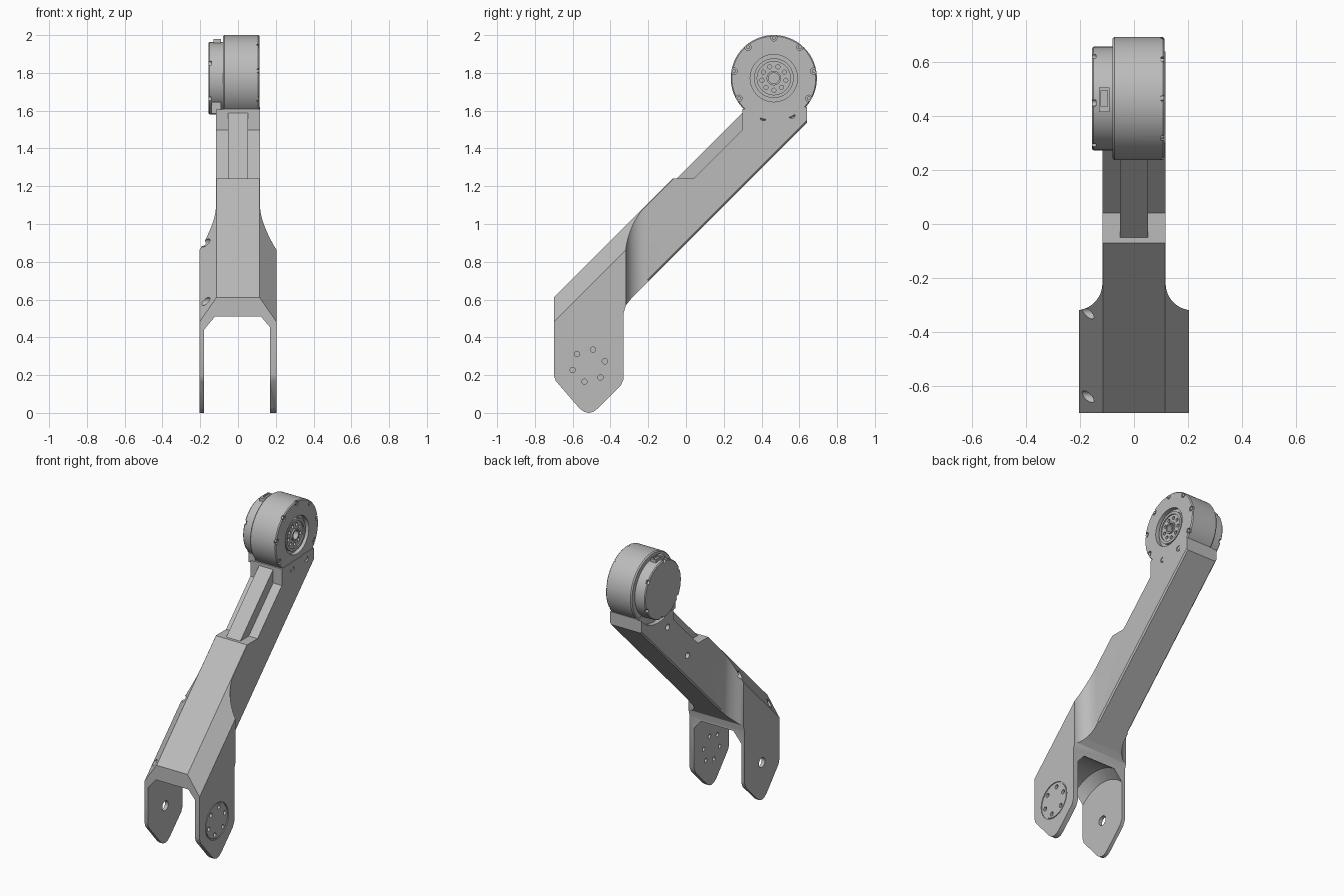
import bpy, bmesh, math
from mathutils import Vector

old = bpy.data.objects.get("Cube")
if old:
    bpy.data.objects.remove(old, do_unlink=True)

metal = bpy.data.materials.new("plain grey")
metal.use_nodes = True
GREY = (0.5, 0.5, 0.5, 1)
metal.diffuse_color = GREY
metal.node_tree.nodes["Principled BSDF"].inputs["Base Color"].default_value = GREY

JOINT = (-0.515, 0.25)   # fork axis (y, z)
HEAD = (0.465, 1.772)    # motor axis (y, z)


def finish(name, bm):
    bmesh.ops.recalc_face_normals(bm, faces=bm.faces)
    mesh = bpy.data.meshes.new(name)
    bm.to_mesh(mesh)
    bm.free()
    mesh.materials.append(metal)
    obj = bpy.data.objects.new(name, mesh)
    bpy.context.collection.objects.link(obj)
    return obj


def prism(name, points, direction):
    """Extrude a flat outline of 3D points."""
    bm = bmesh.new()
    face = bm.faces.new([bm.verts.new(p) for p in points])
    new = bmesh.ops.extrude_face_region(bm, geom=[face])["geom"]
    bmesh.ops.translate(bm, vec=Vector(direction),
                        verts=[v for v in new if isinstance(v, bmesh.types.BMVert)])
    return finish(name, bm)


def side_prism(name, outline, x0, x1):
    return prism(name, [(x0, y, z) for y, z in outline], (x1 - x0, 0, 0))


def diagonal_prism(name, section, s0, s1):
    """Section of (x, z - y) pairs swept along the arm."""
    return prism(name, [(x, s0 - d / 2, s0 + d / 2) for x, d in section],
                 (0, s1 - s0, s1 - s0))


def lathe(name, profile, centre, steps=96):
    """Turn (radius, x) pairs about an axis parallel to x."""
    bm = bmesh.new()
    verts = [bm.verts.new((x, centre[0], centre[1] + r)) for r, x in profile]
    edges = [bm.edges.new(pair) for pair in zip(verts, verts[1:])]
    bmesh.ops.spin(bm, geom=verts + edges, cent=(0, *centre), axis=(1, 0, 0),
                   angle=math.tau, steps=steps)
    bmesh.ops.remove_doubles(bm, verts=bm.verts, dist=1e-5)
    return finish(name, bm)


def pins(name, spots):
    """Several cylinders along x: (y, z, radius, x0, x1)."""
    bm = bmesh.new()
    for y, z, r, x0, x1 in spots:
        ring = [bm.verts.new((x0, y + r * math.cos(a * math.tau / 24),
                              z + r * math.sin(a * math.tau / 24))) for a in range(24)]
        face = bm.faces.new(ring)
        new = bmesh.ops.extrude_face_region(bm, geom=[face])["geom"]
        bmesh.ops.translate(bm, vec=(x1 - x0, 0, 0),
                            verts=[v for v in new if isinstance(v, bmesh.types.BMVert)])
    return finish(name, bm)


def box(name, centre, size):
    bm = bmesh.new()
    bmesh.ops.create_cube(bm, size=1)
    for v in bm.verts:
        v.co = Vector(centre) + Vector([a * b for a, b in zip(v.co, size)])
    return finish(name, bm)


def carve(obj, cutter, operation="DIFFERENCE"):
    bpy.context.view_layer.objects.active = obj
    mod = obj.modifiers.new("carve", "BOOLEAN")
    mod.operation, mod.solver, mod.object = operation, "EXACT", cutter
    bpy.ops.object.modifier_apply(modifier=mod.name)
    bpy.data.objects.remove(cutter, do_unlink=True)


def circle(centre, radius, degrees):
    return [(centre[0] + radius * math.cos(math.radians(a)),
             centre[1] + radius * math.sin(math.radians(a))) for a in degrees]


# Arm: side outline, with the fork legs at the bottom
outline = [(-0.70, 0.61), (-0.70, 0.20), (-0.69, 0.17), (-0.565, 0.025),
           (-0.54, 0.006), (-0.515, 0), (-0.49, 0.006), (-0.465, 0.025),
           (-0.345, 0.145), (-0.33, 0.18), (-0.33, 0.53), (-0.318, 0.57),
           (-0.29, 0.605), (0.64, 1.535), (0.64, 1.62), (0.56, 1.62),
           (0.36, 1.61), (0.30, 1.61)]
arm = side_prism("arm", outline, -0.204, 0.204)

# Plan outline: wide fork narrowing through round fillets to the beam
half = [(0.25, -0.8), (0.25, -0.32)] + circle((0.217, -0.22), 0.1, range(270, 179, -10))
half.append((0.117, 0.8))
plan = half + [(-x, y) for x, y in reversed(half)]
carve(arm, prism("plan_cutter", [(x, y, -0.2) for x, y in plan], (0, 0, 2.4)), "INTERSECT")

# Long chamfers on the upper and lower edges
for s in (-1, 1):
    upper = [(0.108, 1.32), (0.219, 1.16), (0.3, 1.16), (0.3, 1.32)]
    lower = [(0.098, 0.88), (0.123, 0.916), (0.2, 0.916), (0.2, 0.88)]
    carve(arm, diagonal_prism("upper_cutter", [(s * x, d) for x, d in upper], -0.6, 1.2))
    carve(arm, diagonal_prism("lower_cutter", [(s * x, d) for x, d in lower], 0.25, 1.2))

# Round clearance between the fork legs
clearance = [(0, -0.18), (0.265, -0.18), (0.32, -0.12), (0.32, 0.12), (0.275, 0.17), (0, 0.17)]
carve(arm, lathe("fork_cutter", clearance, JOINT))

# Stepped recess below the head, leaving a centre rib
step = [(-0.2, 1.24), (0.04, 1.24), (0.298, 1.498), (0.298, 1.75), (-0.2, 1.75)]
for s in (-1, 1):
    section = [(s * 0.052, y, z) for y, z in step]
    carve(arm, prism("recess_cutter", section, (s * 0.2, 0, 0)))
rib_top = [(-0.2, 1.24), (-0.05, 1.24), (0.298, 1.588), (0.298, 1.75), (-0.2, 1.75)]
carve(arm, side_prism("rib_cutter", rib_top, -0.1, 0.1))

# Cradle clearance beside the motor
carve(arm, pins("cradle_cutter", [(*HEAD, 0.235, -0.3, -0.085)]))

# Joint plate recess, screw holes and access holes
carve(arm, pins("plate_cutter", [(*JOINT, 0.122, 0.198, 0.3)]))
holes = [(y, z, 0.014, 0.15, 0.3) for y, z in circle(JOINT, 0.088, range(15, 360, 60))]
holes += [(*JOINT, 0.032, -0.3, -0.1)]
holes += [(y, z, 0.022, -0.3, -0.145) for y, z in ((-0.33, 0.90), (-0.64, 0.59))]
holes += [(y, z, 0.02, -0.3, -0.08) for y, z in ((0.15, 1.20), (0.36, 1.47))]
HEAD_SCREWS = [(0.41, 1.565), (0.56, 1.577)]
carve(arm, pins("hole_cutter", holes + [(y, z, 0.018, 0.1, 0.3) for y, z in HEAD_SCREWS]))
plate = pins("joint_plate", [(*JOINT, 0.115, 0.19, 0.203)])
carve(plate, pins("plate_hole_cutter", holes[:6]))

# Motor: drum, smaller rear cover and ringed output hub
motor = lathe("motor", [
    (0, 0.07), (0.028, 0.07), (0.028, 0.105), (0.038, 0.105), (0.038, 0.095),
    (0.088, 0.095), (0.088, 0.103), (0.105, 0.103), (0.105, 0.085), (0.125, 0.085),
    (0.125, 0.113), (0.222, 0.113), (0.228, 0.107), (0.228, -0.072), (0.222, -0.08),
    (0.192, -0.08), (0.192, -0.15), (0.187, -0.156), (0, -0.156)], HEAD)
rim = circle(HEAD, 0.214, (90, 50, 10, -30, -150, 170, 130))
cuts = [(y, z, 0.017, 0.1, 0.2) for y, z in rim]
cuts += [(y, z, 0.011, 0.075, 0.2) for y, z in circle(HEAD, 0.064, range(30, 390, 40))]
cuts += [(y, z, 0.012, -0.2, -0.14) for y, z in circle(HEAD, 0.187, range(35, 360, 60))]
carve(motor, pins("motor_cutter", cuts))
screws = pins("head_screws", [(y, z, 0.010, 0.095, 0.112) for y, z in rim + HEAD_SCREWS])

# Cable sockets on the rear cover
socket = box("top_socket", (-0.11, 0.46, 1.965), (0.04, 0.09, 0.03))
carve(socket, box("socket_cutter", (-0.11, 0.465, 1.98), (0.024, 0.06, 0.02)))
lower_socket = box("lower_socket", (-0.115, 0.34, 1.615), (0.05, 0.06, 0.06))

# Smooth the curved walls, keeping edges crisp
bpy.ops.object.select_all(action="DESELECT")
for obj in (arm, plate, motor, screws):
    obj.select_set(True)
    bpy.context.view_layer.objects.active = obj
bpy.ops.object.shade_smooth_by_angle(angle=math.radians(25))
